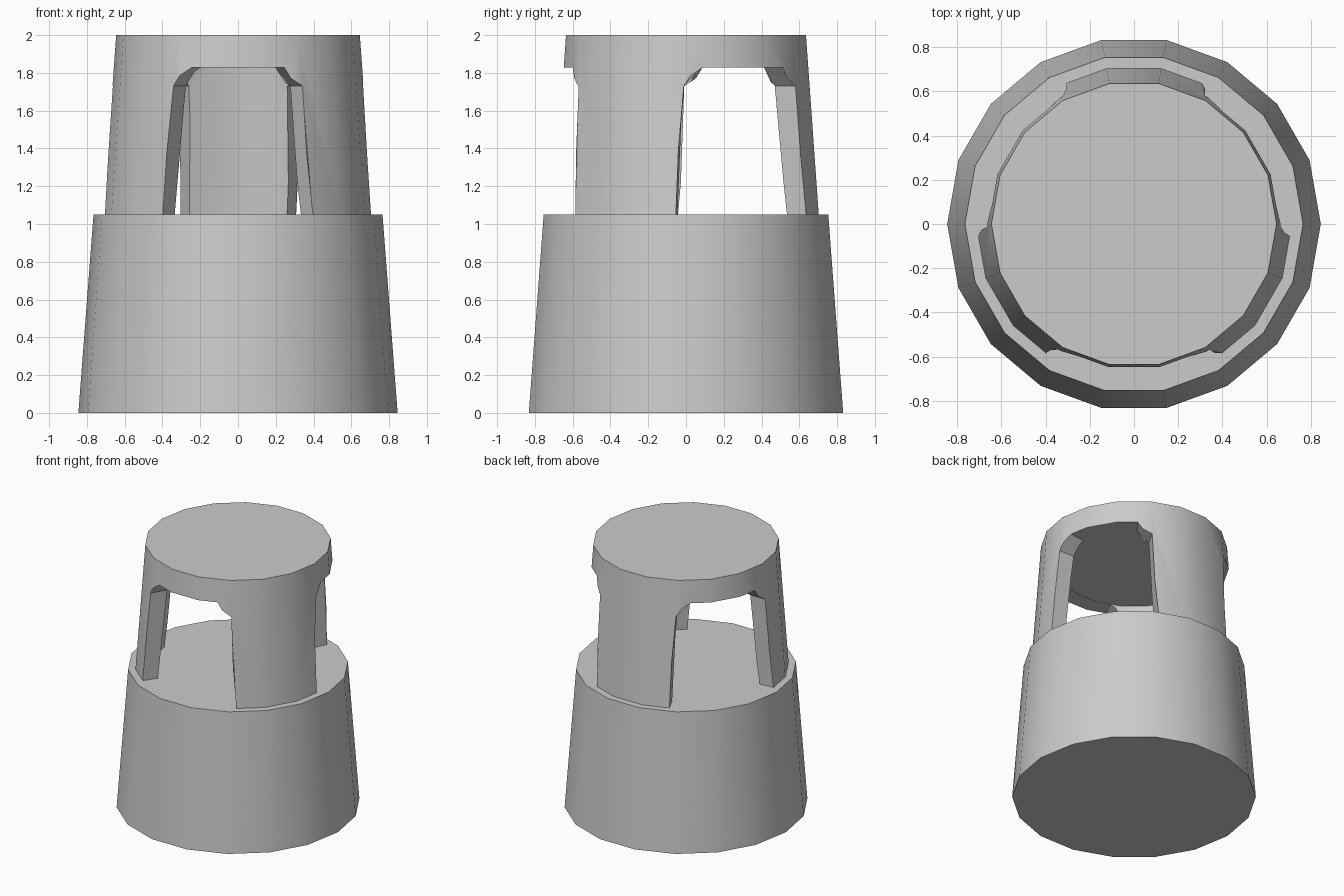
import bpy, bmesh
from math import sin, cos, radians, pi

if "Cube" in bpy.data.objects:
    bpy.data.objects.remove(bpy.data.objects["Cube"])

SIDES = 18


def make_object(name, bm):
    bmesh.ops.recalc_face_normals(bm, faces=bm.faces)
    mesh = bpy.data.meshes.new(name)
    bm.to_mesh(mesh)
    bm.free()
    obj = bpy.data.objects.new(name, mesh)
    bpy.context.collection.objects.link(obj)
    return obj


def loft(bm, loop_a, loop_b):
    """Closed solid between two matching loops of points."""
    a = [bm.verts.new(p) for p in loop_a]
    b = [bm.verts.new(p) for p in loop_b]
    n = len(a)
    bm.faces.new(a[::-1])
    bm.faces.new(b)
    for i in range(n):
        bm.faces.new((a[i], a[(i + 1) % n], b[(i + 1) % n], b[i]))


def ring(r, z):
    return [(r * cos(2 * pi * i / SIDES), r * sin(2 * pi * i / SIDES), z)
            for i in range(SIDES)]


def frustum(name, r0, z0, r1, z1):
    bm = bmesh.new()
    loft(bm, ring(r0, z0), ring(r1, z1))
    return make_object(name, bm)


def cut(target, cutter):
    cutter.hide_render = True
    mod = target.modifiers.new("cut", 'BOOLEAN')
    mod.operation = 'DIFFERENCE'
    mod.solver = 'EXACT'
    mod.object = cutter
    bpy.context.view_layer.objects.active = target
    bpy.ops.object.modifier_apply(modifier=mod.name)
    bpy.data.objects.remove(cutter)


# Wide tapered base
base = frustum("base", 0.845, 0.0, 0.765, 1.05)

# Narrower tapered upper housing, hollow below its solid cap
housing = frustum("upper_housing", 0.714, 1.045, 0.645, 2.0)
cut(housing, frustum("cavity_cutter", 0.605, 1.0, 0.53, 1.83))

# Three arched windows with chamfered top corners: (half angle, height)
half = [(34.5, 1.0), (31.0, 1.73), (22.3, 1.828)]
profile = half + [(-a, z) for a, z in reversed(half)]
bm = bmesh.new()
for centre in (-90, 30, 150):
    loops = [[(r * cos(radians(centre + a)), r * sin(radians(centre + a)), z)
              for a, z in profile] for r in (0.4, 1.0)]
    loft(bm, *loops)
cut(housing, make_object("window_cutter", bm))

# Smooth sides, crisp rims
for obj in (base, housing):
    bpy.ops.object.select_all(action='DESELECT')
    obj.select_set(True)
    bpy.context.view_layer.objects.active = obj
    bpy.ops.object.shade_smooth_by_angle(angle=radians(30))
